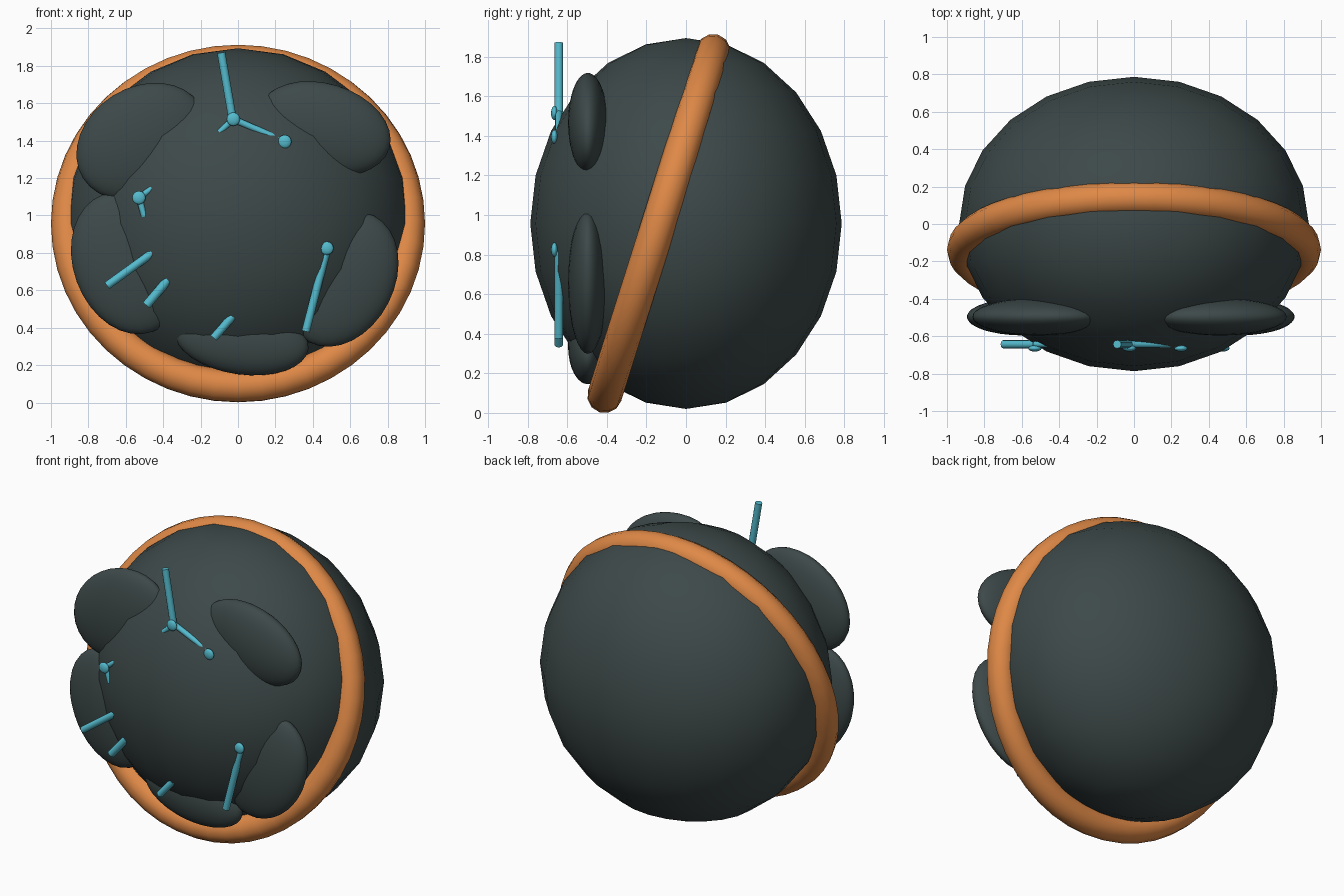
import bpy, math
from mathutils import Vector

if "Cube" in bpy.data.objects:
    bpy.data.objects.remove(bpy.data.objects["Cube"])


def material(name, rgb):
    m = bpy.data.materials.new(name)
    m.diffuse_color = (*rgb, 1)
    m.use_nodes = True
    m.node_tree.nodes["Principled BSDF"].inputs["Base Color"].default_value = m.diffuse_color
    return m


SLATE = material("dark_slate", (0.047, 0.066, 0.066))
ORANGE = material("orange", (0.74, 0.25, 0.062))
TEAL = material("teal", (0.09, 0.50, 0.62))


def finish(name, mat, angle=60):
    ob = bpy.context.object
    ob.name = name
    ob.data.materials.append(mat)
    bpy.ops.object.shade_smooth_by_angle(angle=math.radians(angle))
    return ob


def ellipsoid(name, mat, loc, radii, tilt=0, segments=24, rings=12):
    """Stretched ball; tilt turns its long axis in the front plane."""
    bpy.ops.mesh.primitive_uv_sphere_add(segments=segments, ring_count=rings, radius=1,
                                         location=loc, rotation=(0, -math.radians(tilt), 0))
    bpy.context.object.scale = radii
    return finish(name, mat)


def rod(name, start, end, radius=0.022, y=-0.643):
    """Thin round bar between two (x, z) points in the front plane."""
    a, b = Vector((start[0], y, start[1])), Vector((end[0], y, end[1]))
    bpy.ops.mesh.primitive_cylinder_add(vertices=12, radius=radius, depth=(b - a).length,
                                        location=(a + b) / 2)
    ob = bpy.context.object
    ob.rotation_euler = (b - a).to_track_quat('Z', 'Y').to_euler()
    return finish(name, TEAL, 40)


# main body
ellipsoid("body", SLATE, (0, 0, 0.957), (0.935, 0.787, 0.937))

# leaning ring around the body
bpy.ops.mesh.primitive_torus_add(major_segments=48, minor_segments=12,
                                 major_radius=0.912, minor_radius=0.088,
                                 location=(0, -0.137, 0.957),
                                 rotation=(math.radians(90 - 17.5), 0, 0))
finish("ring", ORANGE)

# flat rounded lobes on the front: x, z, half length, half height, tilt
LOBES = {
    "upper_right_lobe": (0.46, 1.465, 0.365, 0.24, -17),
    "upper_left_lobe": (-0.515, 1.395, 0.37, 0.29, 32),
    "lower_left_lobe": (-0.59, 0.745, 0.39, 0.29, -70),
    "lower_right_lobe": (0.555, 0.66, 0.38, 0.28, 63),
    "bottom_lobe": (0.02, 0.335, 0.36, 0.185, -8),
}
for name, (x, z, a, b, tilt) in LOBES.items():
    ellipsoid(name, SLATE, (x, -0.496, z), (a, 0.1, b), tilt, 32, 16)

# thin rods on the front
RODS = [
    ((-0.09, 1.87), (-0.028, 1.51), 0.022),
    ((-0.025, 1.515), (0.25, 1.395), 0.018),
    ((-0.025, 1.515), (-0.10, 1.445), 0.016),
    ((-0.53, 1.095), (-0.46, 1.145), 0.016),
    ((-0.53, 1.095), (-0.50, 0.995), 0.017),
    ((-0.70, 0.625), (-0.43, 0.82), 0.022),
    ((-0.49, 0.52), (-0.375, 0.655), 0.024),
    ((-0.13, 0.345), (-0.03, 0.46), 0.022),
    ((0.362, 0.38), (0.475, 0.82), 0.022),
]
for i, (start, end, r) in enumerate(RODS):
    rod(f"rod_{i + 1}", start, end, r)

# small flattened knobs at the rod joints
for i, (x, z) in enumerate([(-0.025, 1.515), (0.25, 1.395), (-0.53, 1.095), (0.475, 0.825)]):
    ellipsoid(f"knob_{i + 1}", TEAL, (x, -0.665, z), (0.036, 0.017, 0.036), 0, 16, 8)
